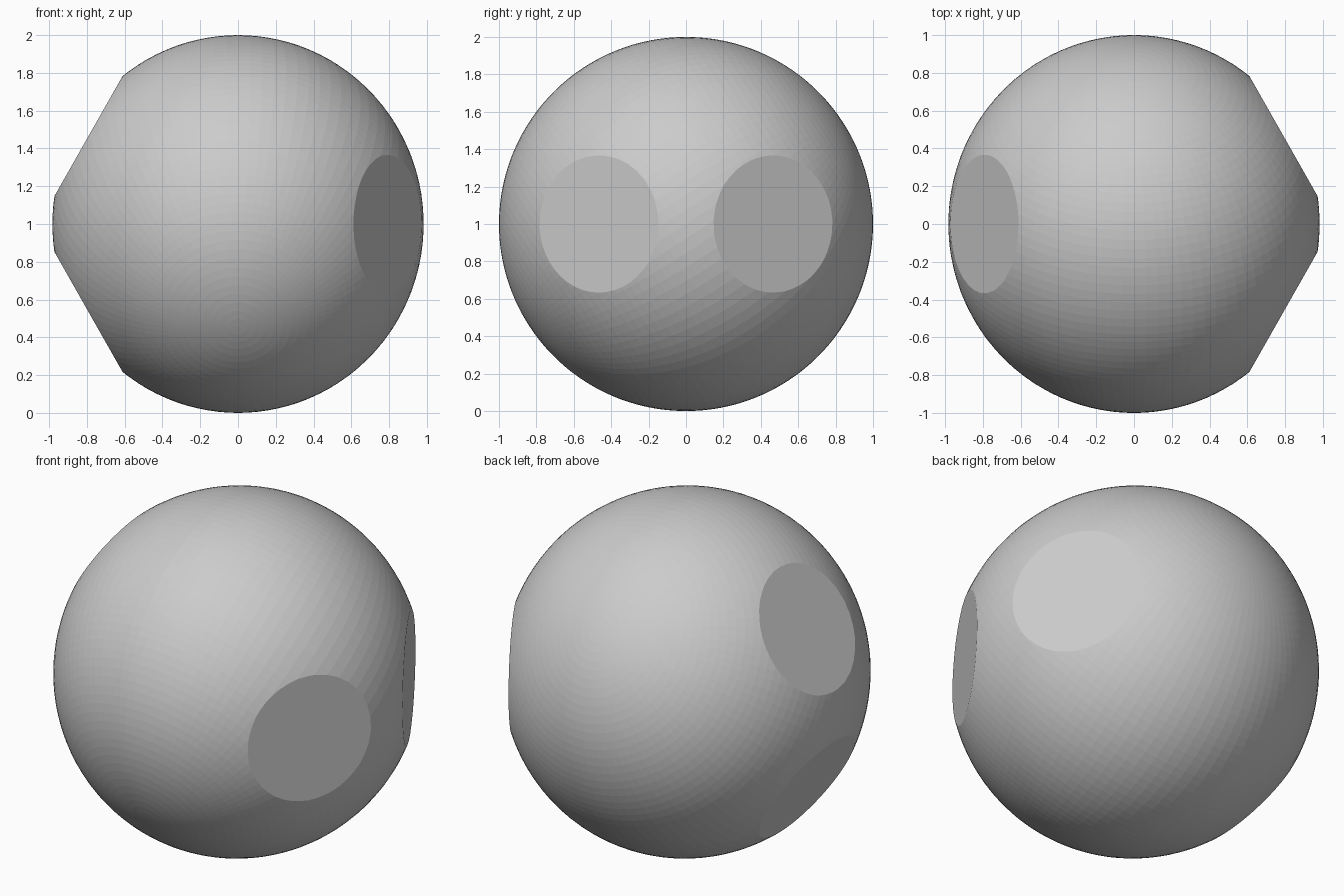
import bpy, bmesh
from math import radians, sin, cos
from mathutils import Matrix, Vector

if "Cube" in bpy.data.objects:
    bpy.data.objects.remove(bpy.data.objects["Cube"])

# Faceted ball, its poles tilted towards the lower front and upper back
bm = bmesh.new()
bmesh.ops.create_uvsphere(bm, u_segments=96, v_segments=64, radius=1.0,
                          matrix=Matrix.Rotation(radians(123), 4, 'X'))


def slice_flat(normal, distance=0.93):
    """Cut a cap off the ball and close it with a flat disc."""
    cut = bmesh.ops.bisect_plane(
        bm, geom=bm.verts[:] + bm.edges[:] + bm.faces[:], dist=1e-5,
        plane_co=normal * distance, plane_no=normal, clear_outer=True)
    rim = [e for e in bm.edges if e.is_boundary]
    bmesh.ops.edgeloop_fill(bm, edges=rim)


# Two flats stacked on the left, two side by side on the right
c, s = cos(radians(30)), sin(radians(30))
for sign in (-1, 1):
    slice_flat(Vector((-c, 0, sign * s)))
    slice_flat(Vector((c, sign * s, 0)))

# Slightly narrower across x, standing on the ground
bmesh.ops.scale(bm, vec=(0.983, 1, 1), verts=bm.verts)
bmesh.ops.translate(bm, vec=(0, 0, 1), verts=bm.verts)
bmesh.ops.recalc_face_normals(bm, faces=bm.faces)

mesh = bpy.data.meshes.new("ball_with_flats")
bm.to_mesh(mesh)
bm.free()
bpy.context.collection.objects.link(bpy.data.objects.new("ball_with_flats", mesh))
